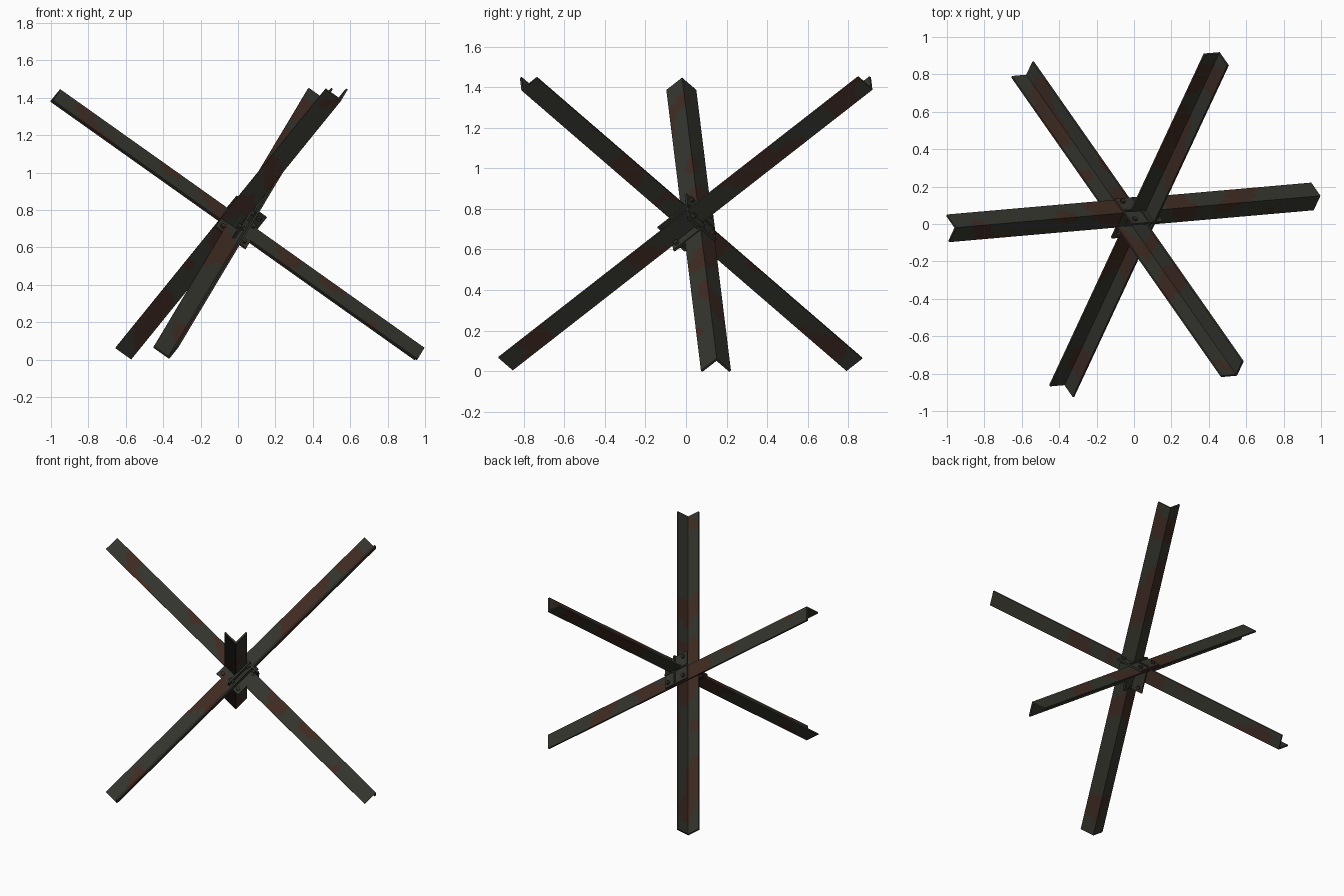
import bpy, bmesh, math
from mathutils import Vector, Matrix, noise

cube = bpy.data.objects.get("Cube")
if cube:
    bpy.data.objects.remove(cube, do_unlink=True)


def material(name, rgb):
    m = bpy.data.materials.new(name)
    m.use_nodes = True
    m.diffuse_color = (*rgb, 1)
    bsdf = m.node_tree.nodes["Principled BSDF"]
    bsdf.inputs["Base Color"].default_value = (*rgb, 1)
    bsdf.inputs["Roughness"].default_value = 0.9
    return m


STEEL = material("dark olive steel", (0.036, 0.036, 0.028))
RUST = material("rust brown", (0.052, 0.025, 0.017))

# Three perpendicular axes, all leaning equally upwards
ORIGIN = Vector((0, 0, 0.715))
AXES = [Vector((math.sqrt(2 / 3) * math.cos(math.radians(a)),
                math.sqrt(2 / 3) * math.sin(math.radians(a)),
                math.sqrt(1 / 3))) for a in (185, 65, 305)]
LENGTH, WIDTH, THICK = 2.395, 0.105, 0.011


def place(u):
    return ORIGIN + sum((AXES[i] * u[i] for i in range(3)), Vector())


def finish(bm, name, rust_level):
    """Rust goes on faces where a smooth noise is above the level."""
    bmesh.ops.recalc_face_normals(bm, faces=bm.faces)
    for f in bm.faces:
        p = f.calc_center_median()
        f.material_index = int(noise.noise(p * 4.5 + Vector((3, 7, 1))) > rust_level)
    mesh = bpy.data.meshes.new(name)
    bm.to_mesh(mesh)
    bm.free()
    mesh.materials.append(STEEL)
    mesh.materials.append(RUST)
    obj = bpy.data.objects.new(name, mesh)
    bpy.context.collection.objects.link(obj)
    return obj


def angle_beam(name, along, ridge, sign, steps=60, cells=4):
    """L-section beam; flanges run from the ridge along the two other axes."""
    a, b = [i for i in range(3) if i != along]
    span = [WIDTH - (WIDTH - THICK) * k / cells for k in range(cells + 1)]
    profile = [(s, 0) for s in span] + [(0, 0)] + [(0, s) for s in reversed(span)]
    profile += [(THICK, s) for s in span] + [(s, THICK) for s in reversed(span[:-1])]
    bm = bmesh.new()
    rings = []
    for k in range(steps + 1):
        ring = []
        for pa, pb in profile:
            u = list(ridge)
            u[along] += LENGTH * (k / steps - 0.5)
            u[a] += sign * pa
            u[b] += sign * pb
            ring.append(bm.verts.new(place(u)))
        rings.append(ring)
    n = len(profile)
    for r, s in zip(rings, rings[1:]):
        for i in range(n):
            j = (i + 1) % n
            bm.faces.new((r[i], r[j], s[j], s[i]))
    bm.faces.new(rings[0])
    bm.faces.new(rings[-1])
    return finish(bm, name, 0.16)


def frame(normal, centre):
    """Matrix whose z runs along the chosen axis."""
    x, y, z = (AXES[(normal + k) % 3] for k in (1, 2, 0))
    return Matrix.Translation(place(centre)) @ Matrix((x, y, z)).transposed().to_4x4()


def gusset(name, normal, centre, size=0.2):
    """Square joining plate with a hexagonal bolt near each corner."""
    m = frame(normal, centre)
    bm = bmesh.new()
    bmesh.ops.create_cube(bm, size=1, matrix=m @ Matrix.Diagonal((size, size, 0.012, 1)))
    finish(bm, name + "_plate", 0.0)
    bm = bmesh.new()
    for sx in (-1, 1):
        for sy in (-1, 1):
            spot = Matrix.Translation((sx * size * 0.35, sy * size * 0.35, 0))
            bmesh.ops.create_cone(bm, cap_ends=True, segments=6, radius1=0.014,
                                  radius2=0.014, depth=0.04, matrix=m @ spot)
    finish(bm, name + "_bolts", -0.1)


# Beams: one with its ridge on top, two with the ridge underneath
angle_beam("cross_beam", 0, (0, 0.08, -0.01), -1)
angle_beam("back_beam", 1, (-0.05, 0.0285, -0.012), 1)
angle_beam("front_beam", 2, (-0.004, -0.024, -0.011), 1)

# Joining plates at the crossing
gusset("side_gusset", 0, (-0.012, 0, 0))
gusset("back_gusset", 1, (0, 0.087, -0.01))
gusset("front_gusset", 2, (0, 0, -0.011))
